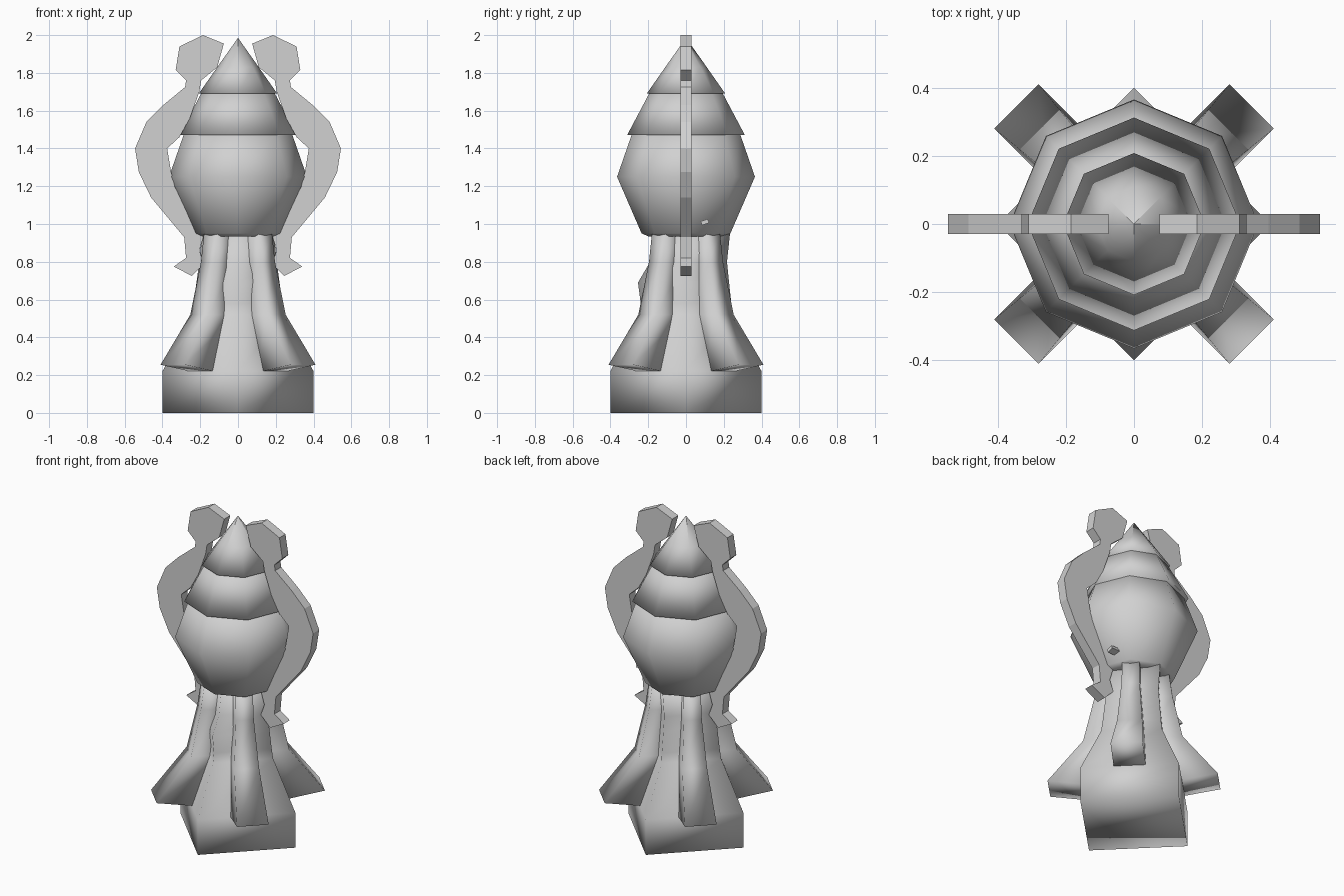
import bpy, bmesh, math
from mathutils import Matrix, Vector

if "Cube" in bpy.data.objects:
    bpy.data.objects.remove(bpy.data.objects["Cube"])

grey = bpy.data.materials.new("plain grey")
grey.diffuse_color = (0.64, 0.64, 0.64, 1)
grey.use_nodes = True
grey.node_tree.nodes["Principled BSDF"].inputs["Base Color"].default_value = grey.diffuse_color


def finish(bm, name, smooth=True):
    bmesh.ops.recalc_face_normals(bm, faces=bm.faces[:])
    for f in bm.faces:
        f.smooth = smooth
    me = bpy.data.meshes.new(name)
    bm.to_mesh(me)
    bm.free()
    me.materials.append(grey)
    ob = bpy.data.objects.new(name, me)
    bpy.context.collection.objects.link(ob)
    return ob


def loft(name, rings, smooth=True):
    """Skin a stack of equal-length rings and cap both ends."""
    bm = bmesh.new()
    loops = [[bm.verts.new(p) for p in ring] for ring in rings]
    n = len(loops[0])
    for a, b in zip(loops, loops[1:]):
        for i in range(n):
            j = (i + 1) % n
            bm.faces.new((a[i], a[j], b[j], b[i]))
    bm.faces.new(loops[0][::-1])
    bm.faces.new(loops[-1])
    bmesh.ops.remove_doubles(bm, verts=bm.verts[:], dist=0.0005)
    return finish(bm, name, smooth)


def octagons(profile):
    return [[(r * math.cos(k * math.pi / 4), r * math.sin(k * math.pi / 4), z)
             for k in range(8)] for r, z in profile]


# Four-sided base and neck, with a bulge on the front edge: z, front, side, back
neck = [(0, .40, .40, .40), (.22, .40, .40, .40), (.52, .25, .245, .245),
        (.58, .24, .235, .24), (.69, .254, .22, .228), (.80, .19, .205, .217),
        (.95, .165, .19, .233)]
loft("base_and_neck", [[(s, 0, z), (0, b, z), (-s, 0, z), (0, -f, z)]
                       for z, f, s, b in neck])

# Eight-sided head and stacked cone tiers
loft("head", octagons([(.20, .935), (.235, .95), (.365, 1.25), (.285, 1.48)]))
loft("lower_cap", octagons([(.312, 1.47), (.19, 1.70)]))
loft("upper_cap", octagons([(.208, 1.69), (.11, 1.83), (.0005, 1.985)]))

# Four diagonal flared fins: outer radius, outer height, inner height, half width
fin = [(.488, .255, .215, .092), (.285, .52, .52, .072),
       (.225, .80, .80, .052), (.205, .95, .95, .050)]
for k in range(4):
    turn = Matrix.Rotation(math.pi / 4 + k * math.pi / 2, 3, 'Z')
    rings = []
    for r, zo, zi, w in fin:
        inner = .24 if zi < .3 else .08
        pts = [(inner, -w, zi), (r, -w, zo), (r, w, zo), (inner, w, zi)]
        rings.append([turn @ Vector(p) for p in pts])
    loft("fin_%d" % (k + 1), rings)

# Flat curling side arms with a round top and a small foot
outline = [(.185, 2.0), (.31, 1.94), (.33, 1.815), (.275, 1.76), (.28, 1.725),
           (.395, 1.63), (.485, 1.54), (.545, 1.40), (.525, 1.275), (.46, 1.14),
           (.285, .93), (.275, .82), (.34, .775), (.245, .725), (.18, .79),
           (.205, .86), (.18, .94), (.27, 1.06), (.335, 1.20), (.355, 1.28),
           (.375, 1.40), (.31, 1.46), (.255, 1.56), (.205, 1.70), (.195, 1.76),
           (.11, 1.83), (.075, 1.955)]
for side, label in ((1, "right"), (-1, "left")):
    ob = loft(label + "_arm", [[(side * x, y, z) for x, z in outline]
                               for y in (-.03, .03)], False)

# Tiny stub on the right of the head
bm = bmesh.new()
bmesh.ops.create_cube(bm, size=1, matrix=Matrix.Translation((.235, .10, 1.01))
                      @ Matrix.Rotation(.35, 4, 'X')
                      @ Matrix.Diagonal((.06, .04, .022, 1)))
finish(bm, "side_stub", False)
